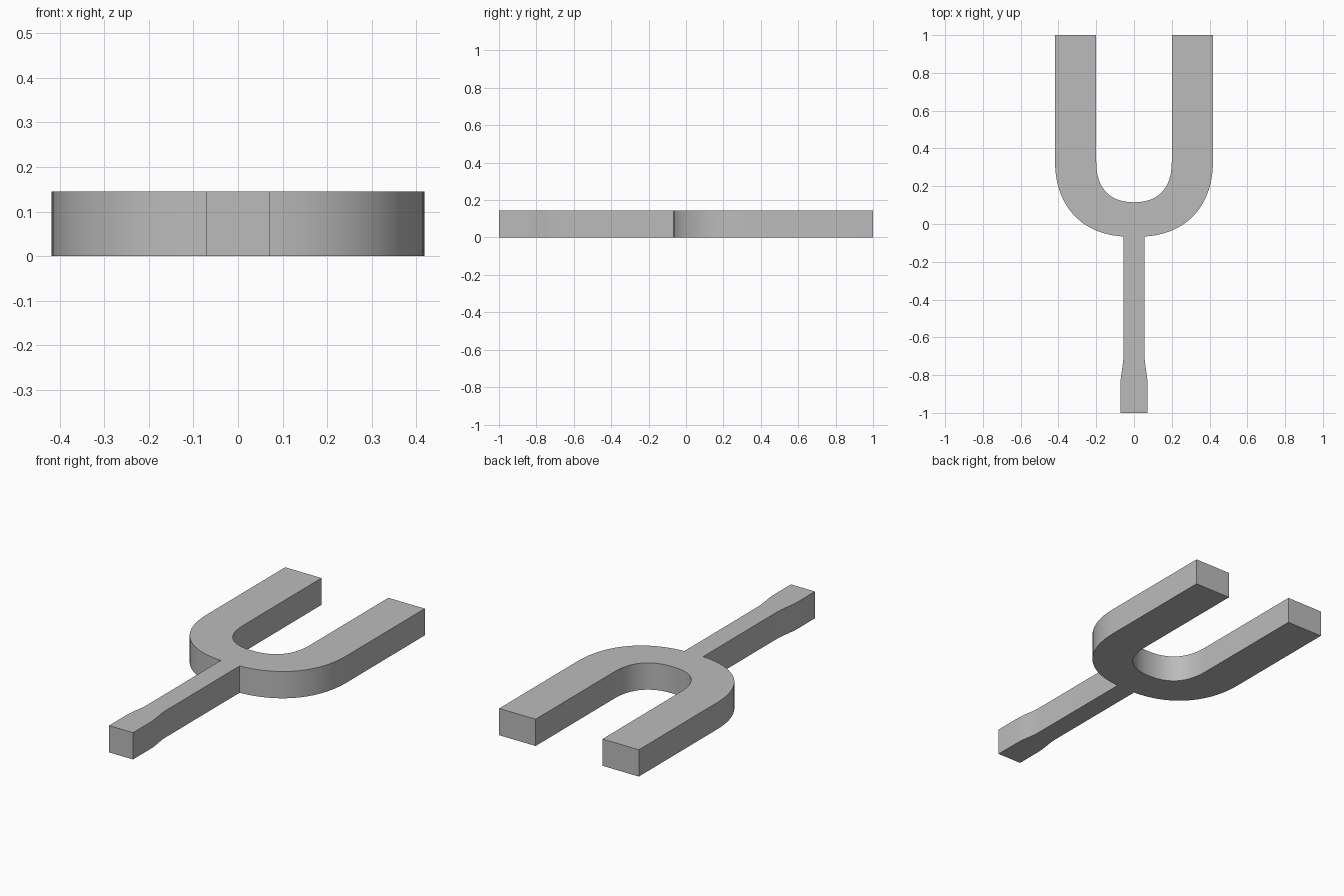
import bpy, bmesh
from math import radians
from mathutils import Vector
from mathutils.geometry import interpolate_bezier

cube = bpy.data.objects.get("Cube")
if cube:
    bpy.data.objects.remove(cube, do_unlink=True)

THICKNESS = 0.145

# Single grey metal
metal = bpy.data.materials.new("grey_metal")
metal.use_nodes = True
colour = (0.5, 0.5, 0.5, 1)
metal.diffuse_color = colour
metal.node_tree.nodes["Principled BSDF"].inputs["Base Color"].default_value = colour


def curve(a, b, c, d, steps):
    """Points on a flat Bezier from a to d with handles b and c."""
    return [(p.x, p.y) for p in interpolate_bezier(Vector(a), Vector(b), Vector(c), Vector(d), steps)]


# Right half of the outline, from the handle end round to the crotch of the U
half = [(0.072, -1.0)]
half += curve((0.072, -0.86), (0.072, -0.79), (0.056, -0.76), (0.056, -0.69), 9)  # grip flare
half += curve((0.056, -0.066), (0.27, -0.055), (0.418, 0.09), (0.418, 0.33), 24)  # outer bend
half += [(0.418, 1.0), (0.2, 1.0)]                                              # prong tip
half += curve((0.2, 0.33), (0.2, 0.19), (0.13, 0.115), (0.0, 0.115), 20)        # inner bend
outline = half + [(-x, y) for x, y in reversed(half[:-1])]

# Extrude the outline into a solid fork
bm = bmesh.new()
base = bm.faces.new([bm.verts.new((x, y, 0)) for x, y in outline])
extruded = bmesh.ops.extrude_face_region(bm, geom=[base], use_keep_orig=True)["geom"]
bmesh.ops.translate(bm, vec=(0, 0, THICKNESS),
                    verts=[v for v in extruded if isinstance(v, bmesh.types.BMVert)])
bmesh.ops.recalc_face_normals(bm, faces=bm.faces)

mesh = bpy.data.meshes.new("tuning_fork")
bm.to_mesh(mesh)
bm.free()
mesh.materials.append(metal)
fork = bpy.data.objects.new("tuning_fork", mesh)
bpy.context.collection.objects.link(fork)

# Smooth bends, crisp edges
bpy.context.view_layer.objects.active = fork
fork.select_set(True)
bpy.ops.object.shade_smooth_by_angle(angle=radians(30))
